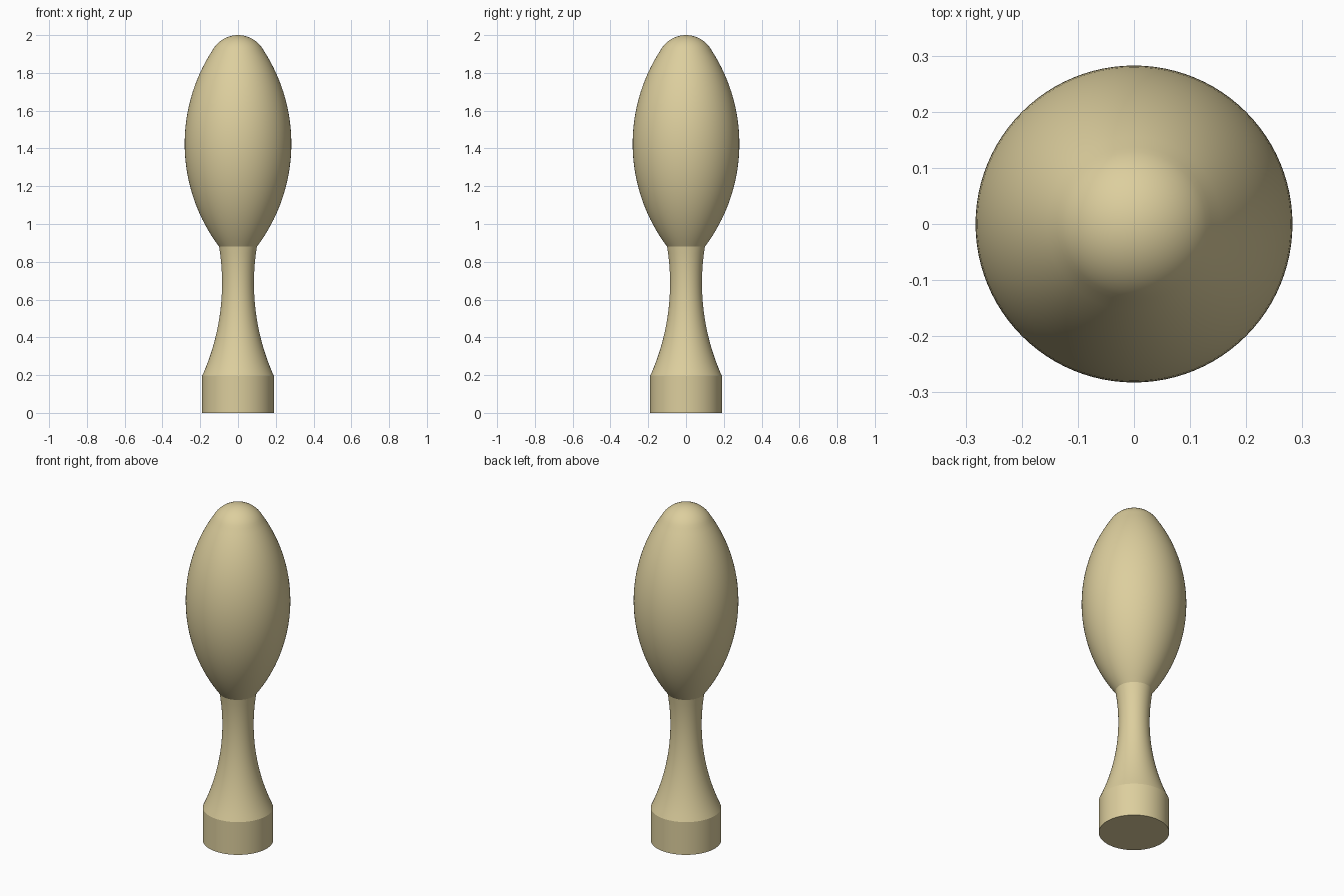
import bpy, bmesh, math
from mathutils import Vector

if "Cube" in bpy.data.objects:
    bpy.data.objects.remove(bpy.data.objects["Cube"])


def arc(p0, p1, radius, steps, bulge):
    """Circular arc from p0 to p1 in (r, z); bulge 1 curves outward, -1 inward."""
    a, b = Vector(p0), Vector(p1)
    chord = b - a
    side = Vector((-chord.y, chord.x)).normalized() * bulge
    c = (a + b) / 2 + side * math.sqrt(radius ** 2 - (chord.length / 2) ** 2)
    t0 = math.atan2(a.y - c.y, a.x - c.x)
    t1 = math.atan2(b.y - c.y, b.x - c.x)
    d = (t1 - t0 + math.pi) % (2 * math.pi) - math.pi
    return [(c.x + radius * math.cos(t0 + d * i / steps),
             c.y + radius * math.sin(t0 + d * i / steps)) for i in range(steps + 1)]


def lathe(name, profile, mat, segments=96):
    bm = bmesh.new()
    verts = [bm.verts.new((max(r, 0), 0, z)) for r, z in profile]
    edges = [bm.edges.new(pair) for pair in zip(verts, verts[1:])]
    bmesh.ops.spin(bm, geom=verts + edges, cent=(0, 0, 0), axis=(0, 0, 1),
                   angle=2 * math.pi, steps=segments, use_duplicate=False)
    bmesh.ops.remove_doubles(bm, verts=bm.verts, dist=1e-5)
    bmesh.ops.recalc_face_normals(bm, faces=bm.faces)
    mesh = bpy.data.meshes.new(name)
    bm.to_mesh(mesh)
    bm.free()
    mesh.materials.append(mat)
    obj = bpy.data.objects.new(name, mesh)
    bpy.context.collection.objects.link(obj)
    bpy.ops.object.select_all(action='DESELECT')
    obj.select_set(True)
    bpy.context.view_layer.objects.active = obj
    bpy.ops.object.shade_smooth_by_angle(angle=math.radians(18))
    return obj


wood = bpy.data.materials.new("pale_wood")
wood.diffuse_color = (0.72, 0.62, 0.34, 1)
wood.use_nodes = True
wood.node_tree.nodes["Principled BSDF"].inputs["Base Color"].default_value = wood.diffuse_color

# Straight foot, waisted neck, egg-shaped head and rounded tip in one turned profile
foot = [(0, 0), (0.19, 0)]
neck = arc((0.19, 0.195), (0.1, 0.88), 1.2, 20, -1)
head = arc((0.1, 0.88), (0.137, 1.917), 0.905, 32, 1)
tip = arc((0.137, 1.917), (0, 2.0), 0.155, 10, 1)
lathe("turned_handle", foot + neck + head[1:] + tip[1:], wood)
